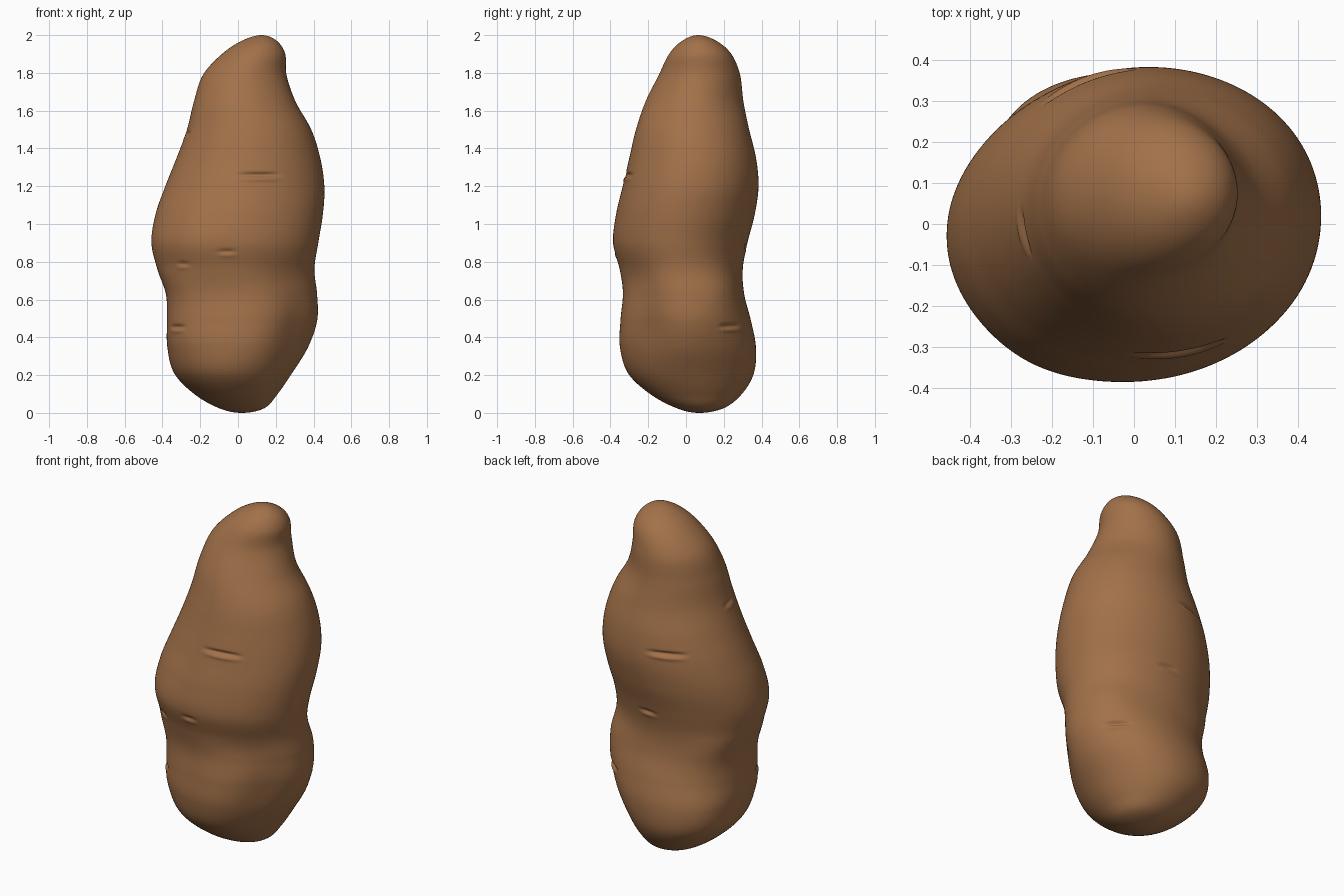
import bpy, bmesh, math
from mathutils import Vector

cube = bpy.data.objects.get("Cube")
if cube:
    bpy.data.objects.remove(cube, do_unlink=True)

SEGMENTS = 144
STEPS = 22

# Outline stations from the base to the tip: height, x range, y range
STATIONS = [Vector(row) for row in (
    (0, .02, .02, .07, .07),
    (.025, -.1, .14, -.05, .2),
    (.1, -.23, .21, -.19, .295),
    (.21, -.333, .287, -.307, .357),
    (.35, -.367, .375, -.35, .367),
    (.49, -.37, .422, -.347, .342),
    (.63, -.377, .417, -.335, .307),
    (.76, -.425, .403, -.352, .3),
    (.9, -.458, .42, -.385, .325),
    (1.05, -.437, .438, -.37, .363),
    (1.2, -.385, .445, -.335, .383),
    (1.35, -.325, .428, -.3, .37),
    (1.5, -.27, .385, -.265, .335),
    (1.65, -.233, .305, -.215, .307),
    (1.79, -.185, .257, -.145, .287),
    (1.9, -.085, .25, -.09, .24),
    (1.97, .02, .205, -.02, .16),
    (2, .125, .125, .065, .065),
)]

# Broad swellings and dents: bearing in degrees, height, amount, spread, rise
LOBES = (
    (138, .32, .033, 30, .2),
    (140, .66, .024, 25, .12),
    (38, .64, .024, 25, .13),
    (-38, .45, -.04, 26, .2),
    (-50, .7, -.012, 30, .1),
    (-143, .45, .026, 26, .2),
    (-143, .66, .016, 24, .1),
    (-120, .9, .008, 20, .15),
    (25, 1.2, .012, 40, .3),
    (-25, 1.1, .01, 30, .2),
    (50, 1.64, -.014, 35, .12),
    (-55, 1.72, -.008, 30, .15),
)

# Skin slits: position and half length
SLITS = (
    (.12, -.33, 1.26, .12),
    (-.06, -.38, .855, .05),
    (-.29, -.28, .79, .045),
    (-.31, -.2, .455, .07),
    (.31, .23, .46, .08),
    (-.28, -.02, 1.48, .06),
    (-.12, .36, 1.27, .12),
    (.03, .32, .88, .06),
)


def mirrored(row):
    """Continue the outline over a pole by swapping its opposite sides."""
    z, left, right, front, back = row
    return Vector((z, right, left, back, front))


def spline(a, b, c, d, t):
    """Smooth curve from b to c."""
    return b + (c - a) * (t / 2) + (a * 2 - b * 5 + c * 4 - d) * (t * t / 2) \
        + (b * 3 - a - c * 3 + d) * (t ** 3 / 2)


def lobe_offset(angle, z):
    total = 0
    for bearing, height, amount, spread, rise in LOBES:
        turn = (math.degrees(angle) - bearing + 180) % 360 - 180
        total += amount * math.exp(-(turn / spread) ** 2 - ((z - height) / rise) ** 2)
    return total


def slit_offset(point):
    """Short grooves with a soft lip below, shallower where they are short."""
    total = 0
    for x, y, z, half in SLITS:
        outward = Vector((x, y, 0)).normalized()
        if point.dot(outward) < 0 or abs(point.z - z) > .08:
            continue
        along = (outward.x * (point.y - y) - outward.y * (point.x - x)) / half
        fade = max(0, 1 - along * along) * min(1, half * 11)
        across = (point.z - z) / .011
        total += fade * (.006 * math.exp(-(across + 2) ** 2) - .016 * math.exp(-across ** 2))
    return total


def ring_points(row):
    z, left, right, front, back = row
    centre = Vector(((left + right) / 2, (front + back) / 2, z))
    for i in range(SEGMENTS):
        angle = math.tau * i / SEGMENTS
        outward = Vector((math.cos(angle), math.sin(angle), 0))
        point = centre + Vector((outward.x * (right - left) / 2,
                                 outward.y * (back - front) / 2, 0))
        point += outward * lobe_offset(angle, z)
        yield point + outward * slit_offset(point)


# Tuber body: rings lofted through the stations and closed at both poles
rows = [mirrored(STATIONS[1])] + STATIONS + [mirrored(STATIONS[-2])]
bm = bmesh.new()
rings = []
for k in range(1, len(rows) - 2):
    for step in range(STEPS):
        if k == 1 and step == 0:
            continue
        row = spline(*rows[k - 1:k + 3], step / STEPS)
        rings.append([bm.verts.new(p) for p in ring_points(row)])

for lower, upper in zip(rings, rings[1:]):
    for i in range(SEGMENTS):
        j = (i + 1) % SEGMENTS
        bm.faces.new((lower[i], lower[j], upper[j], upper[i]))

for ring, row in ((rings[0], STATIONS[0]), (rings[-1], STATIONS[-1])):
    pole = bm.verts.new((row[1], row[3], row[0]))
    for i in range(SEGMENTS):
        bm.faces.new((pole, ring[i], ring[(i + 1) % SEGMENTS]))
bmesh.ops.recalc_face_normals(bm, faces=bm.faces)

mesh = bpy.data.meshes.new("tuber_body")
bm.to_mesh(mesh)
bm.free()
mesh.shade_smooth()
body = bpy.data.objects.new("tuber_body", mesh)
bpy.context.collection.objects.link(body)

# Skin colour
skin = bpy.data.materials.new("brown_skin")
skin.use_nodes = True
colour = (.36, .165, .067, 1)
skin.diffuse_color = colour
skin.node_tree.nodes["Principled BSDF"].inputs["Base Color"].default_value = colour
mesh.materials.append(skin)
